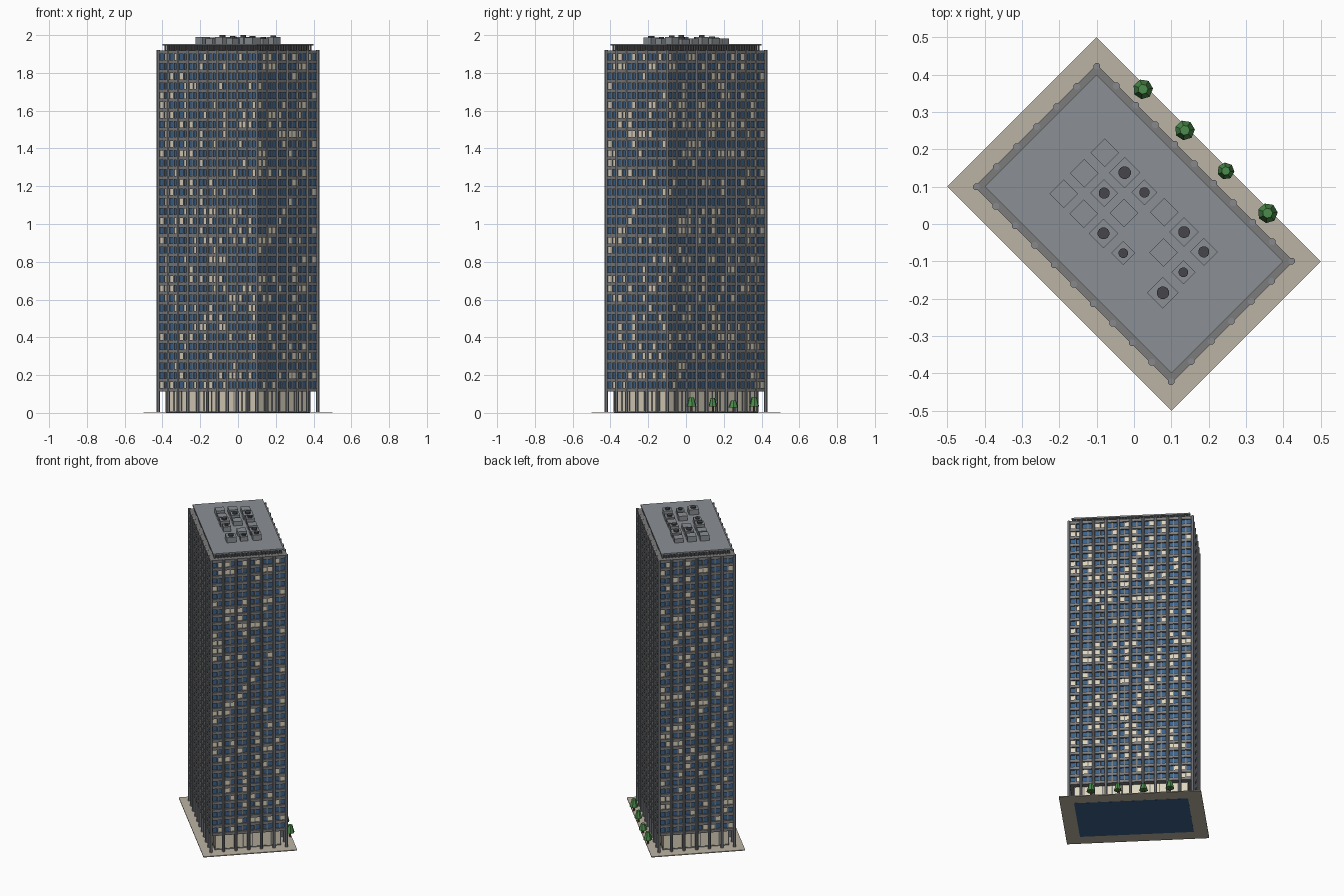
import bpy, bmesh, math, random
from mathutils import Matrix, Vector

if "Cube" in bpy.data.objects:
    bpy.data.objects.remove(bpy.data.objects["Cube"])

random.seed(7)
ROT = Matrix.Rotation(-math.pi / 4, 4, 'Z')   # whole tower is turned 45 degrees


def material(name, r, g, b):
    m = bpy.data.materials.new(name)
    m.diffuse_color = (r, g, b, 1)
    m.use_nodes = True
    m.node_tree.nodes["Principled BSDF"].inputs["Base Color"].default_value = m.diffuse_color
    return m


STONE = material("plaza_stone", .50, .45, .37)
GLASS = material("blue_glass", .045, .12, .25)
PALE = material("lit_window", .72, .66, .52)
FRAME = material("frame_grey", .20, .20, .20)
STEEL = material("column_grey", .24, .25, .27)
ROOF = material("roof_grey", .26, .28, .30)
DARK = material("dark_metal", .06, .06, .07)
LEAF = material("leaf_green", .07, .26, .07)
BARK = material("bark", .15, .08, .04)


def box(bm, c, s):
    bmesh.ops.create_cube(bm, size=1, matrix=Matrix.Translation(c) @ Matrix.Diagonal((*s, 1)))


def cone(bm, x, y, z0, z1, r0, r1, n, turn=0):
    bmesh.ops.create_cone(bm, cap_ends=True, segments=n, radius1=r0, radius2=r1, depth=z1 - z0,
                          matrix=Matrix.Translation((x, y, (z0 + z1) / 2)) @ Matrix.Rotation(turn, 4, 'Z'))


def block(bm, hu, hv, z0, z1):
    box(bm, (0, 0, (z0 + z1) / 2), (2 * hu, 2 * hv, z1 - z0))


def finish(bm, name, mat):
    bm.transform(ROT)
    me = bpy.data.meshes.new(name)
    bm.to_mesh(me)
    bm.free()
    me.materials.append(mat)
    ob = bpy.data.objects.new(name, me)
    bpy.context.collection.objects.link(ob)
    return ob


def perimeter(hu, hv, nu, nv):
    """Bay centres round a rectangle: position, outward normal, bay width."""
    for s in (-1, 1):
        for i in range(nu):
            yield Vector((-hu + (i + .5) * 2 * hu / nu, s * hv, 0)), Vector((0, s, 0)), 2 * hu / nu
        for i in range(nv):
            yield Vector((s * hu, -hv + (i + .5) * 2 * hv / nv, 0)), Vector((s, 0, 0)), 2 * hv / nv


def ring(hu, hv, nu, nv):
    """Grid points round a rectangle, corners included."""
    pts = set()
    for s in (-1, 1):
        for i in range(nu + 1):
            pts.add((round(-hu + i * 2 * hu / nu, 5), s * hv))
        for i in range(1, nv):
            pts.add((s * hu, round(-hv + i * 2 * hv / nv, 5)))
    return sorted(pts)


FLOORS, Z0, PITCH, SLAB = 35, .112, .0511, .019
ZTOP = Z0 + FLOORS * PITCH + SLAB
HU, HV = .373, .232      # slab edge
GU, GV = .363, .222      # glass plane

# plaza and foundation
bm = bmesh.new()
block(bm, .4243, .2828, .0008, .006)
finish(bm, "plaza", STONE)
bm = bmesh.new()
block(bm, .34, .20, 0, .005)
finish(bm, "foundation", GLASS)

# recessed lobby with mullions
bm = bmesh.new()
block(bm, .338, .197, .005, Z0 + .01)
finish(bm, "lobby_glass", PALE)
bm = bmesh.new()
for x, y in ring(.338, .197, 12, 7):
    box(bm, (x, y, .06), (.007, .007, .11))
block(bm, .341, .200, .005, .011)
finish(bm, "lobby_mullions", FRAME)

# main glass body
bm = bmesh.new()
block(bm, GU, GV, Z0 + .004, ZTOP - .004)
finish(bm, "glass_body", GLASS)

# floor slabs, chamfered at the corners
bm = bmesh.new()
c = .008
outline = [(HU - c, -HV), (HU, -HV + c), (HU, HV - c), (HU - c, HV),
           (-HU + c, HV), (-HU, HV - c), (-HU, -HV + c), (-HU + c, -HV)]
for f in range(FLOORS + 1):
    z = Z0 + f * PITCH
    face = bm.faces.new([bm.verts.new((x, y, z)) for x, y in outline])
    ext = bmesh.ops.extrude_face_region(bm, geom=[face], use_keep_orig=True)
    bmesh.ops.translate(bm, vec=(0, 0, SLAB),
                        verts=[v for v in ext["geom"] if isinstance(v, bmesh.types.BMVert)])
bmesh.ops.recalc_face_normals(bm, faces=bm.faces)
finish(bm, "floor_slabs", FRAME)

# window mullions, two windows per column bay
bm = bmesh.new()
for x, y in ring(GU + .002, GV + .002, 20, 12):
    box(bm, (x, y, (Z0 + ZTOP) / 2), (.007, .007, ZTOP - Z0 - .004))
finish(bm, "window_mullions", FRAME)

# randomly lit windows
bm = bmesh.new()
for f in range(FLOORS):
    zc = Z0 + f * PITCH + (PITCH + SLAB) / 2
    chance = random.uniform(.1, .3)
    for p, n, w in perimeter(GU, GV, 20, 12):
        if random.random() < chance:
            t = Vector((abs(n.y), abs(n.x), 0))
            size = t * (w - .006) + Vector((abs(n.x), abs(n.y), 0)) * .004
            box(bm, (p.x, p.y, zc), (size.x, size.y, PITCH - SLAB))
finish(bm, "lit_windows", PALE)

# full-height columns
bm = bmesh.new()
for x, y in ring(HU - .004, HV - .004, 10, 6):
    cone(bm, x, y, .005, ZTOP + .002, .0095, .0095, 8, math.pi / 8)
finish(bm, "columns", STEEL)

# crown: dark wall, slats and roof cap
bm = bmesh.new()
block(bm, .336, .194, ZTOP - .005, 1.948)
finish(bm, "crown_wall", DARK)
bm = bmesh.new()
for x, y in ring(.343, .201, 36, 21):
    box(bm, (x, y, (ZTOP + 1.947) / 2), (.007, .007, 1.947 - ZTOP + .004))
finish(bm, "crown_slats", FRAME)
bm = bmesh.new()
block(bm, .3536, .2121, 1.945, 1.954)
finish(bm, "roof_cap", ROOF)

# rooftop plant: 6 x 3 grid with two gaps; fan radius by cell
fans = {(1, 2): .017, (1, 1): .015, (2, 2): .014, (2, 0): .016, (3, 0): .013,
        (4, 2): .016, (5, 2): .015, (5, 1): .013, (5, 0): .017}
units, fan_bm = bmesh.new(), bmesh.new()
for i in range(6):
    for j in range(3):
        if (i, j) in ((3, 1), (4, 0)):
            continue
        x, y = -.19 + .075 * i, .002 + .0775 * (j - 1)
        r = fans.get((i, j), 0)
        s = r * 3.5 if r else .054
        h = random.uniform(.026, .038)
        box(units, (x, y, 1.953 + h / 2), (s, s, h))
        if r:
            cone(fan_bm, x, y, 1.953 + h - .002, min(1.953 + h + .009, 2), r, r, 12)
top = max(v.co.z for v in fan_bm.verts)
for v in fan_bm.verts:
    if v.co.z > top - .0005:
        v.co.z = 2.0
finish(units, "rooftop_units", ROOF)
finish(fan_bm, "rooftop_fans", DARK)

# row of low-poly trees along the back right side
leaves, trunks = bmesh.new(), bmesh.new()
inv = ROT.inverted()
for x, y, r, h in ((.024, .361, .027, .083), (.136, .251, .027, .066),
                   (.246, .142, .023, .080), (.358, .029, .027, .082)):
    p = inv @ Vector((x, y, 0))
    cone(trunks, p.x, p.y, .002, h * .5, .006, .005, 6)
    cone(leaves, p.x, p.y, h * .42, h, r, r * .5, 7, r * 40)
finish(leaves, "tree_leaves", LEAF)
finish(trunks, "tree_trunks", BARK)
